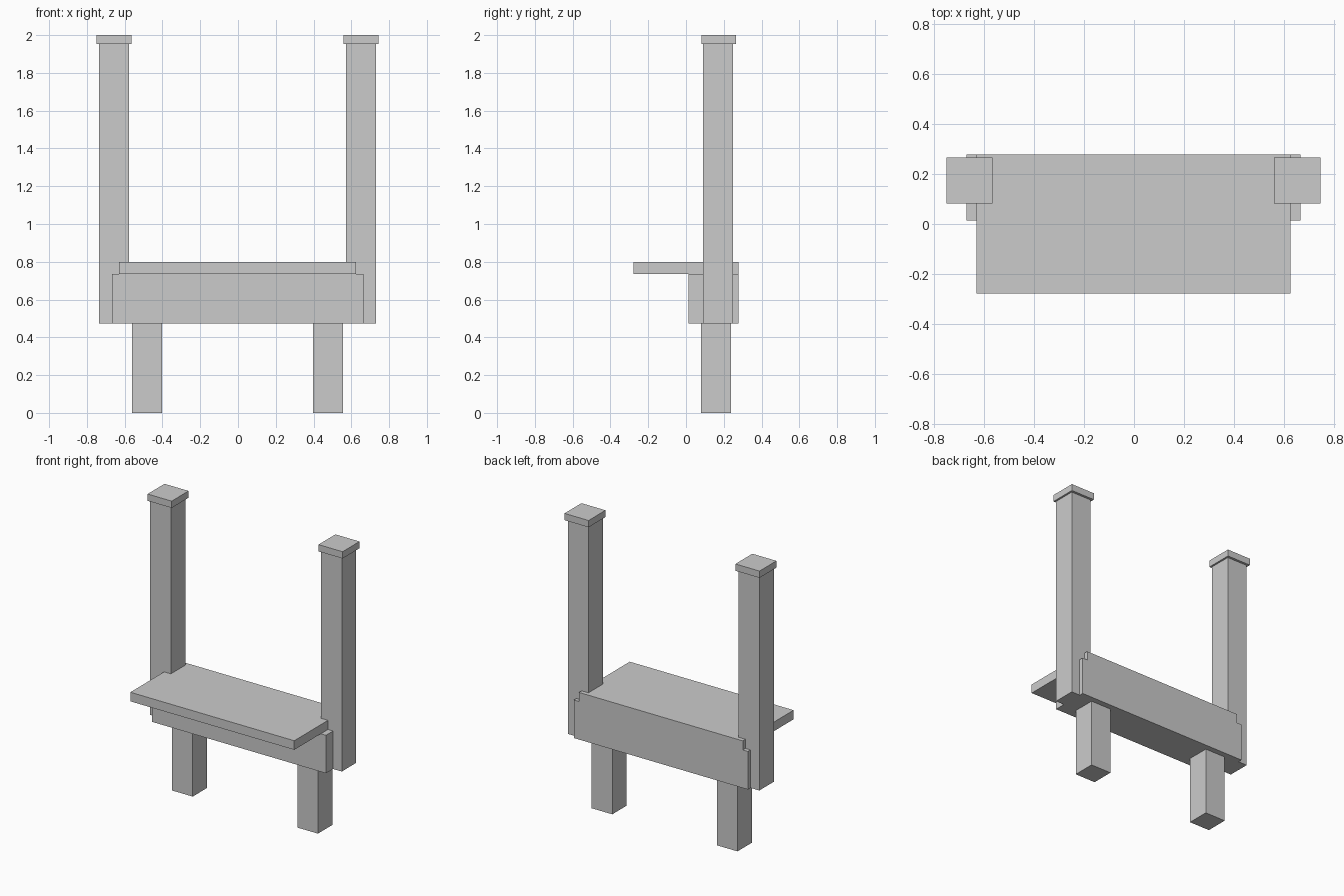
import bpy

if "Cube" in bpy.data.objects:
    bpy.data.objects.remove(bpy.data.objects["Cube"])


def box(name, x, y, z):
    """Box from (min, max) ranges on each axis."""
    bpy.ops.mesh.primitive_cube_add(size=1, location=[(a + b) / 2 for a, b in (x, y, z)])
    obj = bpy.context.object
    obj.name = name
    obj.scale = [b - a for a, b in (x, y, z)]
    bpy.ops.object.transform_apply(location=False, rotation=False, scale=True)
    return obj


# Seat board and the deep beam beneath it
box("seat", (-0.629, 0.625), (-0.278, 0.278), (0.735, 0.798))
box("beam", (-0.668, 0.664), (0.013, 0.278), (0.472, 0.735))

# Paired parts, centred just left of x = 0
CENTRE = -0.0025
for side, s in (("left", -1), ("right", 1)):
    def span(mid, width):
        c = CENTRE + s * mid
        return (c - width / 2, c + width / 2)

    # Leg, tall post and its cap
    box(f"{side}_leg", span(0.479, 0.158), (0.080, 0.238), (0, 0.472))
    box(f"{side}_post", span(0.654, 0.158), (0.091, 0.249), (0.472, 1.953))
    box(f"{side}_post_cap", span(0.654, 0.184), (0.081, 0.266), (1.953, 2.0))
